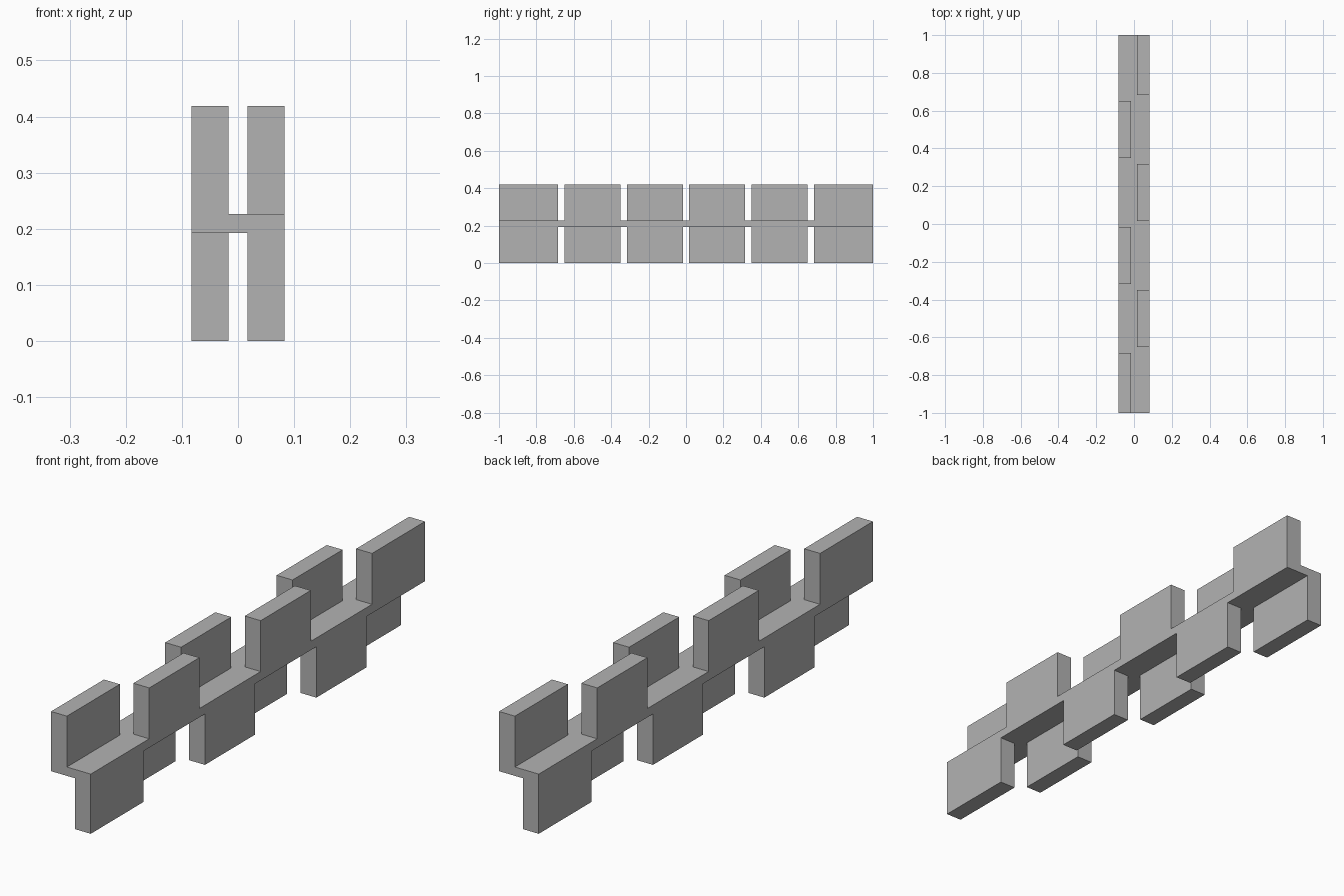
import bpy
import bmesh
from mathutils import Vector

default = bpy.data.objects.get("Cube")
if default:
    bpy.data.objects.remove(default, do_unlink=True)

HALF_WIDTH = 0.0832
HEIGHT = 0.4188
GAP = 0.0167          # half the gap between tabs, and half the web thickness
PITCH = 1 / 3         # length of one segment
SEGMENTS = 6
MID = HEIGHT / 2

grey = bpy.data.materials.new("plain grey")
grey.use_nodes = True
grey.diffuse_color = (0.45, 0.45, 0.45, 1)
grey.node_tree.nodes["Principled BSDF"].inputs["Base Color"].default_value = (0.45, 0.45, 0.45, 1)

bm = bmesh.new()

# Central web: a thin flat strip
bmesh.ops.create_cube(bm, size=1)
bmesh.ops.scale(bm, vec=(2 * HALF_WIDTH, 2, 2 * GAP), verts=bm.verts)
bmesh.ops.translate(bm, vec=(0, 0, MID), verts=bm.verts)


def cut(point, normal):
    bmesh.ops.bisect_plane(bm, geom=bm.verts[:] + bm.edges[:] + bm.faces[:],
                           plane_co=point, plane_no=normal)


# Score the web where the tabs begin and end
for side in (-1, 1):
    cut((side * GAP, 0, MID), (1, 0, 0))
    for i in range(1, SEGMENTS):
        cut((0, -1 + i * PITCH + side * GAP, MID), (0, 1, 0))


def is_tab(face):
    """Tabs swap sides from one segment to the next, and from top to bottom."""
    c = face.calc_center_median()
    if abs(face.normal.z) < 0.5 or abs(c.x) < GAP:
        return False
    along = (c.y + 1) / PITCH
    if abs(along - round(along)) < 0.02 and 0 < round(along) < SEGMENTS:
        return False
    side = -1 if int(along) % 2 == 0 else 1
    return c.x * side * face.normal.z > 0


# Tabs: raised above and dropped below the web
bm.normal_update()
for face in [f for f in bm.faces if is_tab(f)]:
    up = 1 if face.normal.z > 0 else -1
    new = bmesh.ops.extrude_face_region(bm, geom=[face])["geom"]
    bmesh.ops.translate(bm, vec=Vector((0, 0, up * (MID - GAP))),
                        verts=[v for v in new if isinstance(v, bmesh.types.BMVert)])
    if face.is_valid:
        bm.faces.remove(face)

# Merge the coplanar pieces into clean flat faces
bmesh.ops.dissolve_limit(bm, angle_limit=0.01, verts=bm.verts[:], edges=bm.edges[:])
bmesh.ops.recalc_face_normals(bm, faces=bm.faces[:])

mesh = bpy.data.meshes.new("tabbed_strip")
bm.to_mesh(mesh)
bm.free()
mesh.materials.append(grey)
strip = bpy.data.objects.new("tabbed_strip", mesh)
bpy.context.collection.objects.link(strip)
